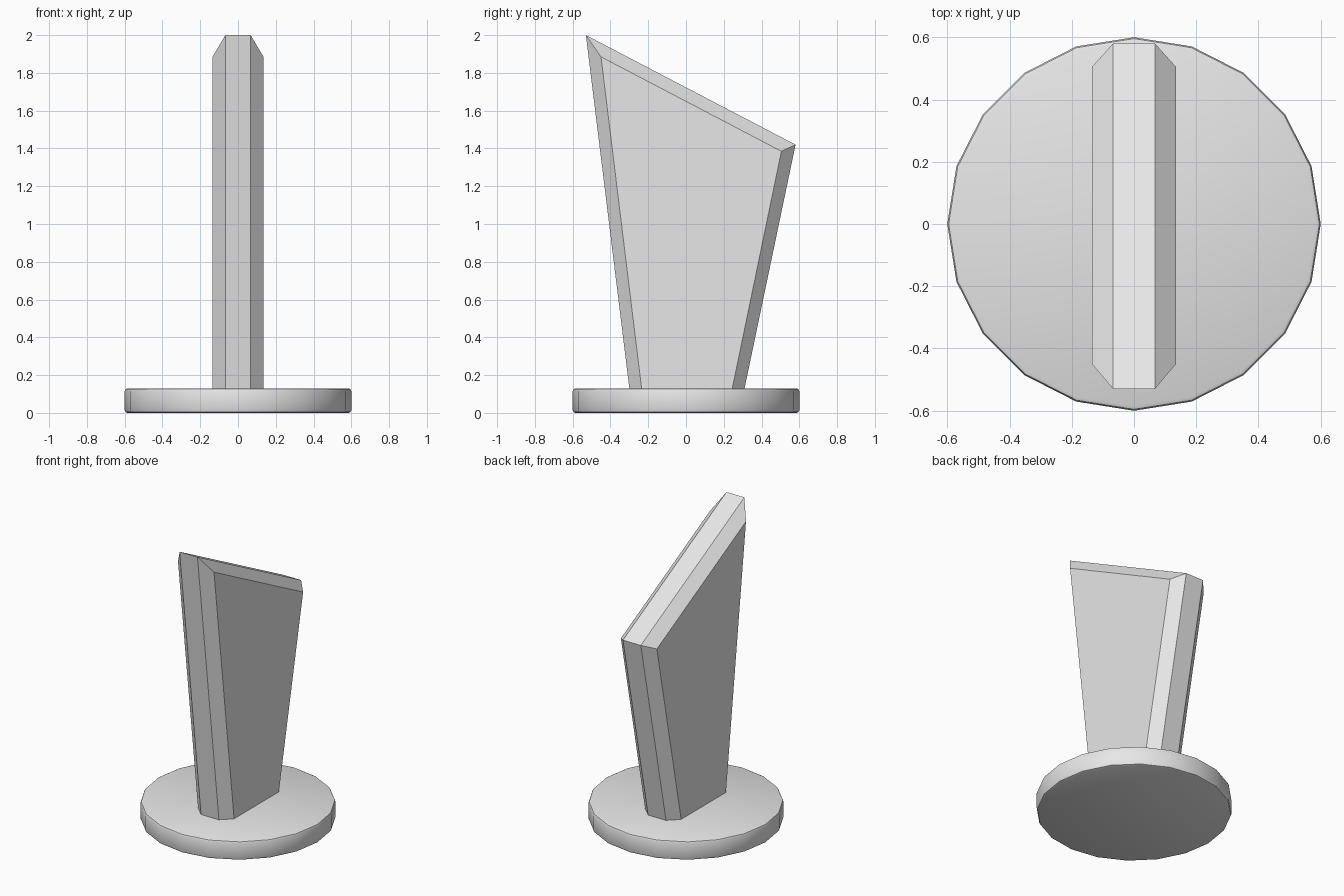
import bpy
import bmesh

default_cube = bpy.data.objects.get("Cube")
if default_cube:
    bpy.data.objects.remove(default_cube, do_unlink=True)

GREY = (0.8, 0.8, 0.8, 1.0)
grey = bpy.data.materials.new("plain_grey")
grey.use_nodes = True
grey.diffuse_color = GREY
grey.node_tree.nodes["Principled BSDF"].inputs["Base Color"].default_value = GREY

BASE_RADIUS, BASE_HEIGHT = 0.6, 0.13

# Round base: low-sided disc with softened rims
bpy.ops.mesh.primitive_cylinder_add(vertices=20, radius=BASE_RADIUS, depth=BASE_HEIGHT,
                                    location=(0, 0, BASE_HEIGHT / 2))
base = bpy.context.object
base.name = "round_base"
base.data.materials.append(grey)
bevel = base.modifiers.new("soft_rim", "BEVEL")
bevel.width = 0.015
bevel.segments = 2
bevel.limit_method = "ANGLE"
bevel.angle_limit = 0.8
bpy.ops.object.modifier_apply(modifier=bevel.name)
bpy.ops.object.shade_smooth_by_angle(angle=0.7)

# Upright slab: (y, z) outlines of the thick core and the chamfered side faces
core = [(-0.30, BASE_HEIGHT), (0.31, BASE_HEIGHT), (0.58, 1.42), (-0.53, 2.0)]
side = [(-0.235, BASE_HEIGHT), (0.245, BASE_HEIGHT), (0.505, 1.385), (-0.45, 1.885)]
sections = [(-0.135, side), (-0.067, core), (0.067, core), (0.135, side)]

bm = bmesh.new()
rings = [[bm.verts.new((x, y, z)) for y, z in outline] for x, outline in sections]
for a, b in zip(rings, rings[1:]):
    for i in range(len(a)):
        j = (i + 1) % len(a)
        bm.faces.new((a[i], a[j], b[j], b[i]))
bm.faces.new(rings[0])
bm.faces.new(rings[-1])
bmesh.ops.recalc_face_normals(bm, faces=bm.faces)
mesh = bpy.data.meshes.new("upright_slab")
bm.to_mesh(mesh)
bm.free()
mesh.materials.append(grey)
slab = bpy.data.objects.new("upright_slab", mesh)
bpy.context.collection.objects.link(slab)
